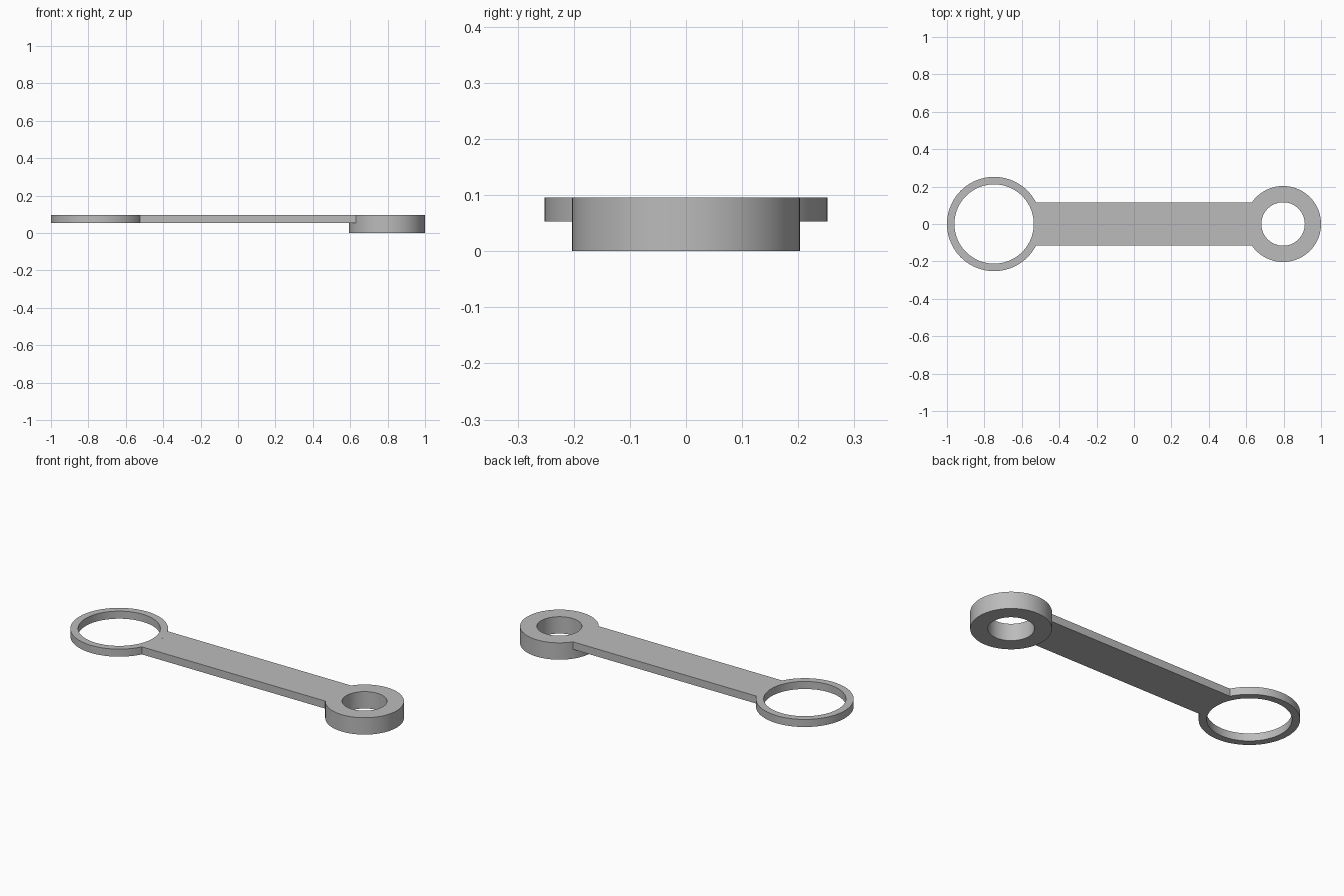
import bpy
import bmesh
from math import asin, cos, sin, pi

if "Cube" in bpy.data.objects:
    bpy.data.objects.remove(bpy.data.objects["Cube"], do_unlink=True)

TOP, PLATE_BOTTOM = 0.096, 0.053
BIG_X, BIG_R, BIG_HOLE = -0.748, 0.252, 0.212
SMALL_X, SMALL_R, SMALL_HOLE = 0.797, 0.203, 0.116
BAR_HALF = 0.116

grey = bpy.data.materials.new("plain grey")
grey.use_nodes = True
colour = (0.5, 0.5, 0.5, 1)
grey.diffuse_color = colour
grey.node_tree.nodes["Principled BSDF"].inputs["Base Color"].default_value = colour


def finish(name, bm):
    bmesh.ops.recalc_face_normals(bm, faces=bm.faces)
    mesh = bpy.data.meshes.new(name)
    bm.to_mesh(mesh)
    bm.free()
    obj = bpy.data.objects.new(name, mesh)
    mesh.materials.append(grey)
    bpy.context.collection.objects.link(obj)
    bpy.ops.object.select_all(action="DESELECT")
    obj.select_set(True)
    bpy.context.view_layer.objects.active = obj
    bpy.ops.object.shade_smooth_by_angle(angle=pi / 6)


def ring(name, x, outer, inner, bottom, sides=96):
    """Flat-ended tube swept from a rectangular section."""
    bm = bmesh.new()
    section = [(inner, bottom), (outer, bottom), (outer, TOP), (inner, TOP)]
    loops = []
    for i in range(sides):
        a = 2 * pi * i / sides
        loops.append([bm.verts.new((x + r * cos(a), r * sin(a), z)) for r, z in section])
    for i, here in enumerate(loops):
        there = loops[(i + 1) % sides]
        for j in range(4):
            k = (j + 1) % 4
            bm.faces.new((here[j], there[j], there[k], here[k]))
    finish(name, bm)


def arc(x, radius, side, steps=16):
    """Points along a ring's rim from the bar's front edge to its back edge."""
    half = asin(BAR_HALF / radius)
    angles = [half * (2 * i / steps - 1) for i in range(steps + 1)]
    return [(x + side * radius * cos(a), radius * sin(a)) for a in angles]


# Rings at the two ends
ring("large_ring", BIG_X, BIG_R, BIG_HOLE, PLATE_BOTTOM)
ring("small_ring", SMALL_X, SMALL_R, SMALL_HOLE, 0)

# Connecting bar, its ends hollowed to meet both rims
bm = bmesh.new()
pairs = zip(arc(BIG_X, BIG_R, 1), arc(SMALL_X, SMALL_R, -1))
rows = [[bm.verts.new((px, py, PLATE_BOTTOM)) for px, py in pair] for pair in pairs]
faces = [bm.faces.new((a[0], a[1], b[1], b[0])) for a, b in zip(rows, rows[1:])]
raised = bmesh.ops.extrude_face_region(bm, geom=faces)["geom"]
top_verts = [v for v in raised if isinstance(v, bmesh.types.BMVert)]
bmesh.ops.translate(bm, verts=top_verts, vec=(0, 0, TOP - PLATE_BOTTOM))
finish("connecting_bar", bm)
